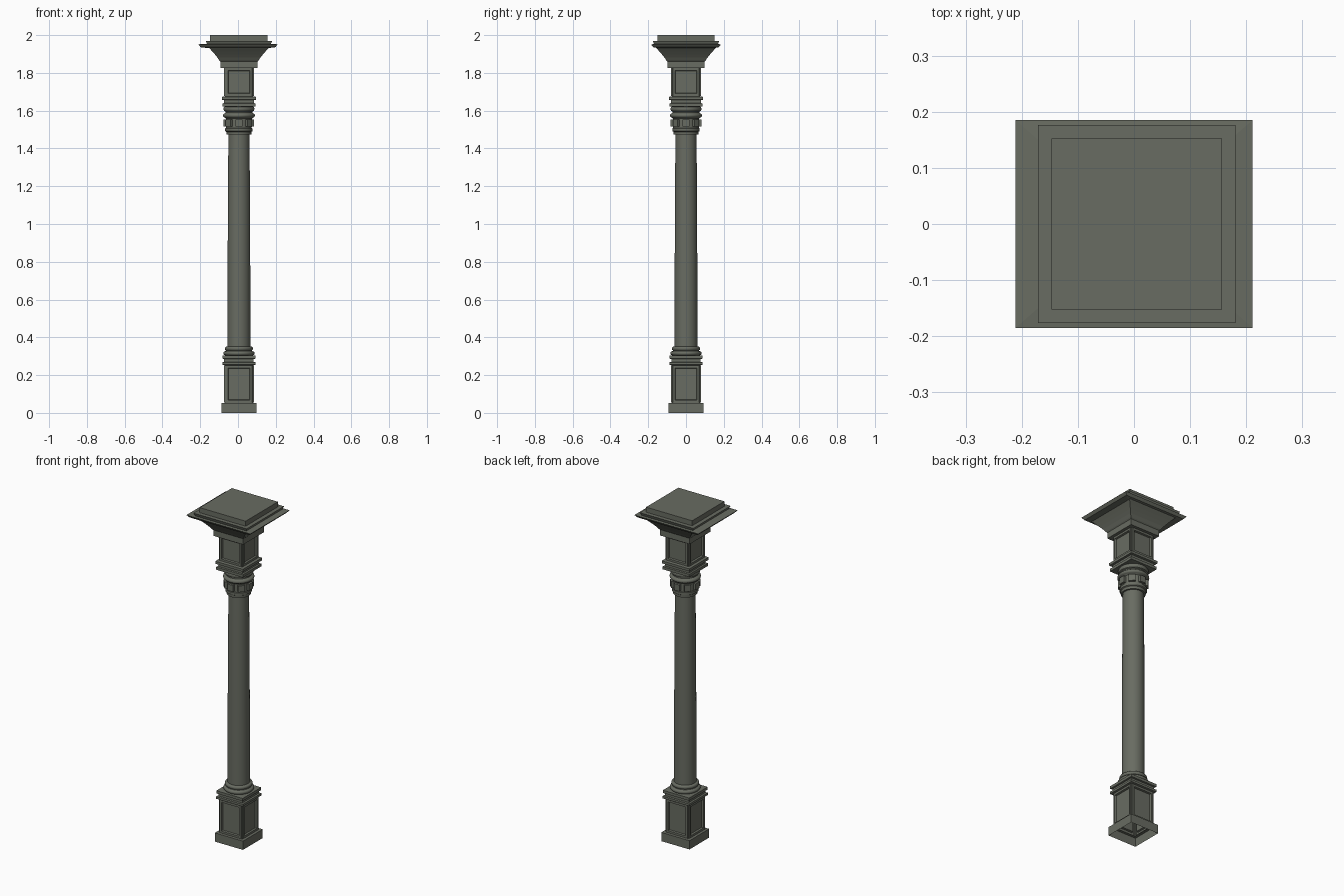
import bpy, bmesh, math
from mathutils import Matrix, Vector

if "Cube" in bpy.data.objects:
    bpy.data.objects.remove(bpy.data.objects["Cube"])

CX = 0.005  # the column axis sits slightly off the wide eave's centre

stone = bpy.data.materials.new("grey green stone")
stone.diffuse_color = (0.14, 0.15, 0.122, 1)
stone.use_nodes = True
stone.node_tree.nodes["Principled BSDF"].inputs["Base Color"].default_value = stone.diffuse_color


def finish(name, bm, smooth=False):
    bmesh.ops.recalc_face_normals(bm, faces=bm.faces)
    me = bpy.data.meshes.new(name)
    bm.to_mesh(me)
    bm.free()
    me.materials.append(stone)
    ob = bpy.data.objects.new(name, me)
    bpy.context.collection.objects.link(ob)
    if smooth:
        bpy.ops.object.select_all(action='DESELECT')
        bpy.context.view_layer.objects.active = ob
        ob.select_set(True)
        bpy.ops.object.shade_smooth_by_angle(angle=math.radians(35))
    return ob


def stack(name, profile, sides, cx=CX, sy=1.0, caps=(True, True), smooth=False):
    """Sweep a (half width, z) profile around the axis; 4 sides gives square mouldings."""
    bm = bmesh.new()
    k = math.sqrt(2) if sides == 4 else 1
    rings = []
    for r, z in profile:
        ring = []
        for i in range(sides):
            a = 2 * math.pi * (i + 0.5) / sides
            ring.append(bm.verts.new((cx + k * r * math.cos(a), k * r * sy * math.sin(a), z)))
        rings.append(ring)
    for lo, hi in zip(rings, rings[1:]):
        for i in range(sides):
            j = (i + 1) % sides
            bm.faces.new((lo[i], lo[j], hi[j], hi[i]))
    if caps[0]:
        bm.faces.new(rings[0][::-1])
    if caps[1]:
        bm.faces.new(rings[-1])
    return finish(name, bm, smooth)


def panelled_block(name, half, z0, z1):
    """Square block with a raised frame and a sunk panel on each side."""
    bm = bmesh.new()
    bmesh.ops.create_cube(bm, size=1, matrix=Matrix.Translation((CX, 0, (z0 + z1) / 2))
                          @ Matrix.Diagonal((2 * half, 2 * half, z1 - z0, 1)))
    bottom = [f for f in bm.faces if f.normal.z < -0.5]
    sides = [f for f in bm.faces if abs(f.normal.z) < 0.5]
    bmesh.ops.delete(bm, geom=bottom, context='FACES_ONLY')
    for thick, depth in ((0.006, 0), (0.001, 0.005), (0.017, 0), (0.004, -0.010)):
        bmesh.ops.inset_individual(bm, faces=sides, thickness=thick, depth=depth)
    return finish(name, bm)


def bulge(r, z0, z1, out, n=6):
    """Half-round moulding points."""
    return [(r + out * math.sin(math.pi * i / n),
             (z0 + z1) / 2 - (z1 - z0) / 2 * math.cos(math.pi * i / n)) for i in range(n + 1)]


# pedestal: open-bottomed plinth, panelled block, square mouldings
stack("plinth", [(0.093, 0), (0.093, 0.052), (0.075, 0.052)], 4, caps=(False, False))
panelled_block("pedestal_block", 0.075, 0.05, 0.255)
stack("pedestal_moulding", [(0.075, 0.252), (0.088, 0.255), (0.088, 0.268), (0.078, 0.270),
                            (0.078, 0.285), (0.087, 0.287), (0.087, 0.303), (0.07, 0.305)], 4)

# round shaft base
stack("shaft_base", [(0.07, 0.303)] + bulge(0.074, 0.305, 0.326, 0.009)
      + [(0.07, 0.328)] + bulge(0.069, 0.331, 0.35, 0.006) + [(0.06, 0.352)], 32, smooth=True)

# shaft with a slight taper
stack("shaft", [(0.061, 0.345), (0.0605, 0.7), (0.0585, 1.15), (0.056, 1.48)], 32, smooth=True)

# round capital
stack("capital", [(0.055, 1.473), (0.066, 1.473), (0.067, 1.488), (0.073, 1.492), (0.073, 1.506),
                  (0.068, 1.508), (0.069, 1.558), (0.074, 1.562)]
      + bulge(0.076, 1.564, 1.585, 0.009) + [(0.071, 1.589), (0.071, 1.595)]
      + bulge(0.075, 1.597, 1.622, 0.007) + [(0.06, 1.624)], 32, smooth=True)

# ring of small blocks on the capital
bm = bmesh.new()
for i in range(8):
    m = (Matrix.Translation((CX, 0, 1.534)) @ Matrix.Rotation(i * math.pi / 4, 4, 'Z')
         @ Matrix.Translation((0.070, 0, 0)) @ Matrix.Diagonal((0.022, 0.036, 0.038, 1)))
    bmesh.ops.create_cube(bm, size=1, matrix=m)
finish("capital_blocks", bm)

# upper block with its mouldings
stack("upper_moulding", [(0.07, 1.620), (0.088, 1.622), (0.088, 1.638), (0.079, 1.640),
                         (0.079, 1.656), (0.091, 1.658), (0.091, 1.673), (0.075, 1.676)], 4)
panelled_block("upper_block", 0.075, 1.674, 1.83)

# flaring cap, with a concave sweep
flare = [(0.104 + 0.052 * t ** 1.15, 1.866 + 0.064 * t) for t in (0, 0.25, 0.5, 0.75, 1)]
stack("cap_flare", [(0.078, 1.825), (0.098, 1.825), (0.098, 1.860)] + flare
      + [(0.162, 1.937)], 4)

# wide thin eave, deeper to the sides than front to back
stack("eave", [(0.165, 1.932), (0.198, 1.936), (0.211, 1.951), (0.170, 1.954)], 4,
      cx=0, sy=0.185 / 0.211)

# stepped top slabs
stack("lower_top_slab", [(0.168, 1.950), (0.176, 1.970)], 4)
stack("top_slab", [(0.152, 1.968), (0.152, 2.0)], 4)
